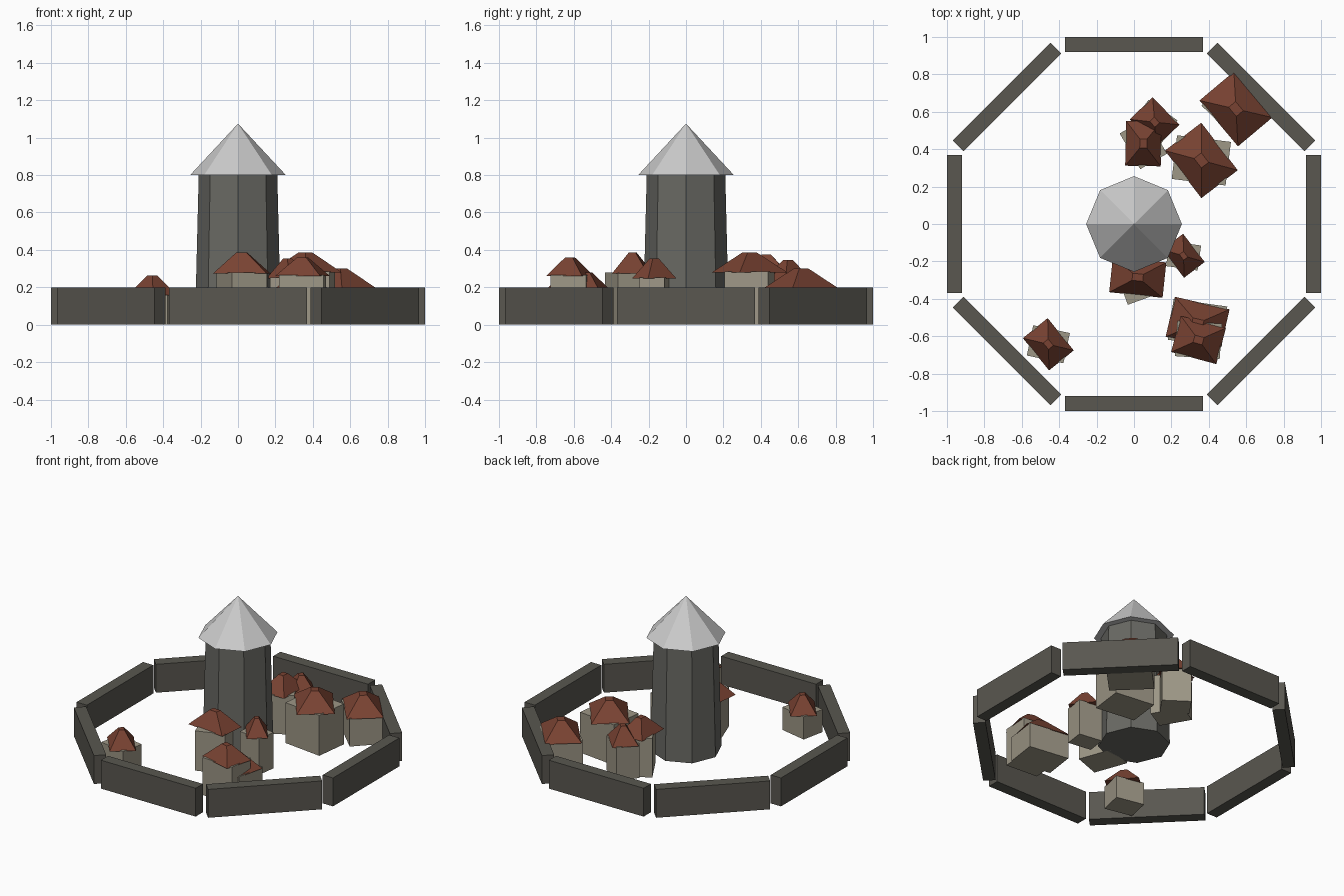
import bpy
from math import radians, sin, cos, pi

if "Cube" in bpy.data.objects:
    bpy.data.objects.remove(bpy.data.objects["Cube"])


def material(name, rgb):
    m = bpy.data.materials.new(name)
    m.diffuse_color = (*rgb, 1)
    m.use_nodes = True
    m.node_tree.nodes["Principled BSDF"].inputs["Base Color"].default_value = m.diffuse_color
    return m


STONE = material("wall_stone", (0.10, 0.095, 0.08))
TOWER = material("tower_stone", (0.14, 0.14, 0.125))
PLASTER = material("plaster", (0.34, 0.31, 0.24))
TILE = material("roof_tile", (0.19, 0.055, 0.032))
SLATE = material("pale_slate", (0.55, 0.55, 0.55))


def finish(name, mat):
    ob = bpy.context.object
    ob.name = name
    ob.data.materials.append(mat)
    return ob


def box(name, x, y, w, d, h, angle, mat):
    bpy.ops.mesh.primitive_cube_add(size=1, location=(x, y, h / 2), rotation=(0, 0, angle))
    bpy.context.object.scale = (w, d, h)
    return finish(name, mat)


def cone(name, sides, r1, r2, z0, z1, mat):
    bpy.ops.mesh.primitive_cone_add(vertices=sides, radius1=r1, radius2=r2,
                                    depth=z1 - z0, location=(0, 0, (z0 + z1) / 2))
    return finish(name, mat)


def hip_roof(name, x, y, w, d, z0, z1, angle):
    # truncated pyramid: rectangular eaves, small flat cap
    verts = []
    for s, z in ((0.5, z0), (0.1, z1)):
        verts += [(-w * s, -d * s, z), (w * s, -d * s, z), (w * s, d * s, z), (-w * s, d * s, z)]
    faces = [(3, 2, 1, 0), (4, 5, 6, 7)]
    faces += [(i, (i + 1) % 4, (i + 1) % 4 + 4, i + 4) for i in range(4)]
    mesh = bpy.data.meshes.new(name)
    mesh.from_pydata(verts, [], faces)
    mesh.materials.append(TILE)
    ob = bpy.data.objects.new(name, mesh)
    ob.location = (x, y, 0)
    ob.rotation_euler.z = angle
    bpy.context.collection.objects.link(ob)


# Ring wall: eight straight segments with narrow gaps
for i in range(8):
    a = i * pi / 4
    box(f"wall_segment_{i + 1}", 0.96 * cos(a), 0.96 * sin(a), 0.08, 0.74, 0.2, a, STONE)

# Central octagonal tower with a pointed roof
cone("tower", 8, 0.23, 0.21, 0, 0.8, TOWER)
cone("tower_roof", 8, 0.256, 0, 0.8, 1.075, SLATE)

# Houses: x, y, roof (w, d, angle), body (w, d, angle), eaves z, top z
houses = [
    (0.545, 0.615, (0.32, 0.24, -50), (0.29, 0.23, -44), 0.195, 0.30),
    (0.36, 0.34, (0.32, 0.245, -52.5), (0.29, 0.235, -7), 0.28, 0.385),
    (0.05, 0.43, (0.19, 0.24, -1), (0.165, 0.22, 30), 0.27, 0.375),
    (0.11, 0.545, (0.205, 0.17, -46), (0.19, 0.155, -35), 0.235, 0.345),
    (0.02, -0.285, (0.287, 0.19, -6), (0.20, 0.24, 20), 0.275, 0.385),
    (0.265, -0.17, (0.19, 0.139, -52.5), (0.17, 0.135, -8), 0.248, 0.355),
    (0.34, -0.53, (0.30, 0.22, -13), (0.29, 0.22, -8), 0.17, 0.28),
    (0.345, -0.62, (0.25, 0.20, -15), (0.24, 0.19, -4), 0.26, 0.36),
    (-0.458, -0.643, (0.222, 0.17, -51), (0.20, 0.165, -12), 0.155, 0.262),
]
for n, (x, y, roof, body, eaves, top) in enumerate(houses, 1):
    box(f"house_{n}_body", x, y, body[0], body[1], eaves + 0.005, radians(body[2]), PLASTER)
    hip_roof(f"house_{n}_roof", x, y, roof[0], roof[1], eaves, top, radians(roof[2]))
